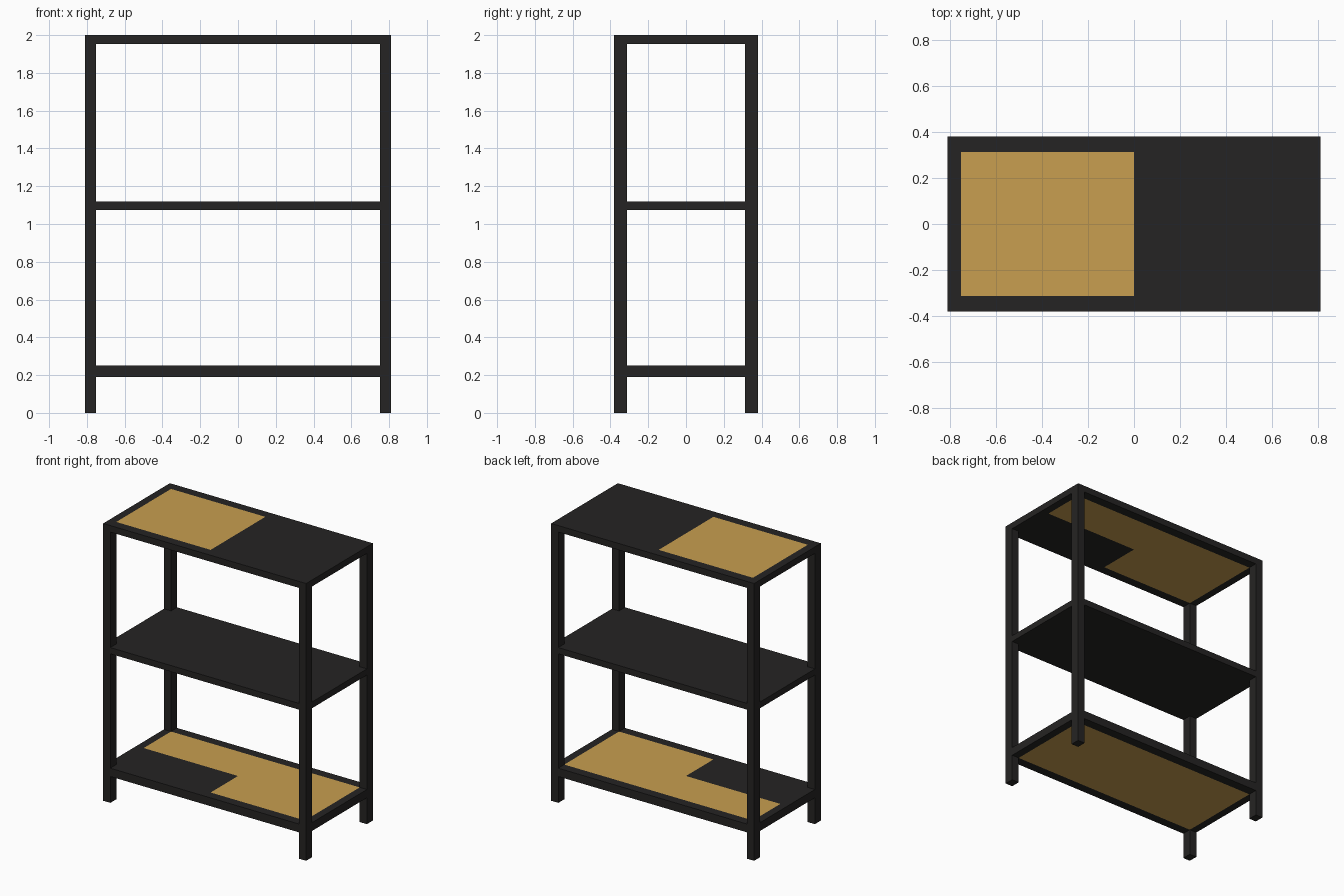
import bpy, bmesh

if "Cube" in bpy.data.objects:
    bpy.data.objects.remove(bpy.data.objects["Cube"])

HX, HY = 0.81, 0.38      # outer half sizes
LX, LY = 0.057, 0.068    # leg section
IX, IY = HX - LX, HY - LY


def material(name, rgb):
    m = bpy.data.materials.new(name)
    m.diffuse_color = (*rgb, 1)
    m.use_nodes = True
    m.node_tree.nodes["Principled BSDF"].inputs["Base Color"].default_value = m.diffuse_color
    return m


dark = material("dark_metal", (0.0185, 0.0176, 0.0168))
wood = material("warm_wood", (0.578, 0.342, 0.08))


def box(name, x0, x1, y0, y1, z0, z1):
    bm = bmesh.new()
    bmesh.ops.create_cube(bm, size=1)
    for v in bm.verts:
        v.co = ((x0 + x1) / 2 + v.co.x * (x1 - x0),
                (y0 + y1) / 2 + v.co.y * (y1 - y0),
                (z0 + z1) / 2 + v.co.z * (z1 - z0))
    mesh = bpy.data.meshes.new(name)
    bm.to_mesh(mesh)
    bm.free()
    ob = bpy.data.objects.new(name, mesh)
    bpy.context.collection.objects.link(ob)
    mesh.materials.append(dark)
    mesh.materials.append(wood)
    return ob


def panel(name, z0, z1, is_wood):
    """Flush panel in four quarters; is_wood(x, y, faces_up) picks the finish."""
    for sx, side in ((-1, "left"), (1, "right")):
        for sy, end in ((-1, "front"), (1, "back")):
            ob = box(f"{name}_{end}_{side}", min(0, sx * IX), max(0, sx * IX),
                     min(0, sy * IY), max(0, sy * IY), z0, z1)
            for p in ob.data.polygons:
                if abs(p.normal.z) > 0.5 and is_wood(sx, sy, p.normal.z > 0):
                    p.material_index = 1


# Corner legs
for sx, side in ((-1, "left"), (1, "right")):
    for sy, end in ((-1, "front"), (1, "back")):
        xs = sorted((sx * IX, sx * HX))
        ys = sorted((sy * IY, sy * HY))
        box(f"{end}_{side}_leg", *xs, *ys, 0, 2)

# Rails around each shelf, with panels flush to them above and below
shelves = (
    ("bottom", 0.19, 0.25, lambda x, y, up: not (up and x < 0 and y < 0)),
    ("middle", 1.075, 1.12, lambda x, y, up: False),
    ("top", 1.953, 2.0, lambda x, y, up: x < 0 if up else not (x > 0 and y < 0)),
)
for name, z0, z1, finish in shelves:
    box(f"{name}_front_rail", -IX, IX, -HY, -IY, z0, z1)
    box(f"{name}_back_rail", -IX, IX, IY, HY, z0, z1)
    box(f"{name}_left_rail", -HX, -IX, -IY, IY, z0, z1)
    box(f"{name}_right_rail", IX, HX, -IY, IY, z0, z1)
    panel(f"{name}_shelf", z0, z1, finish)
